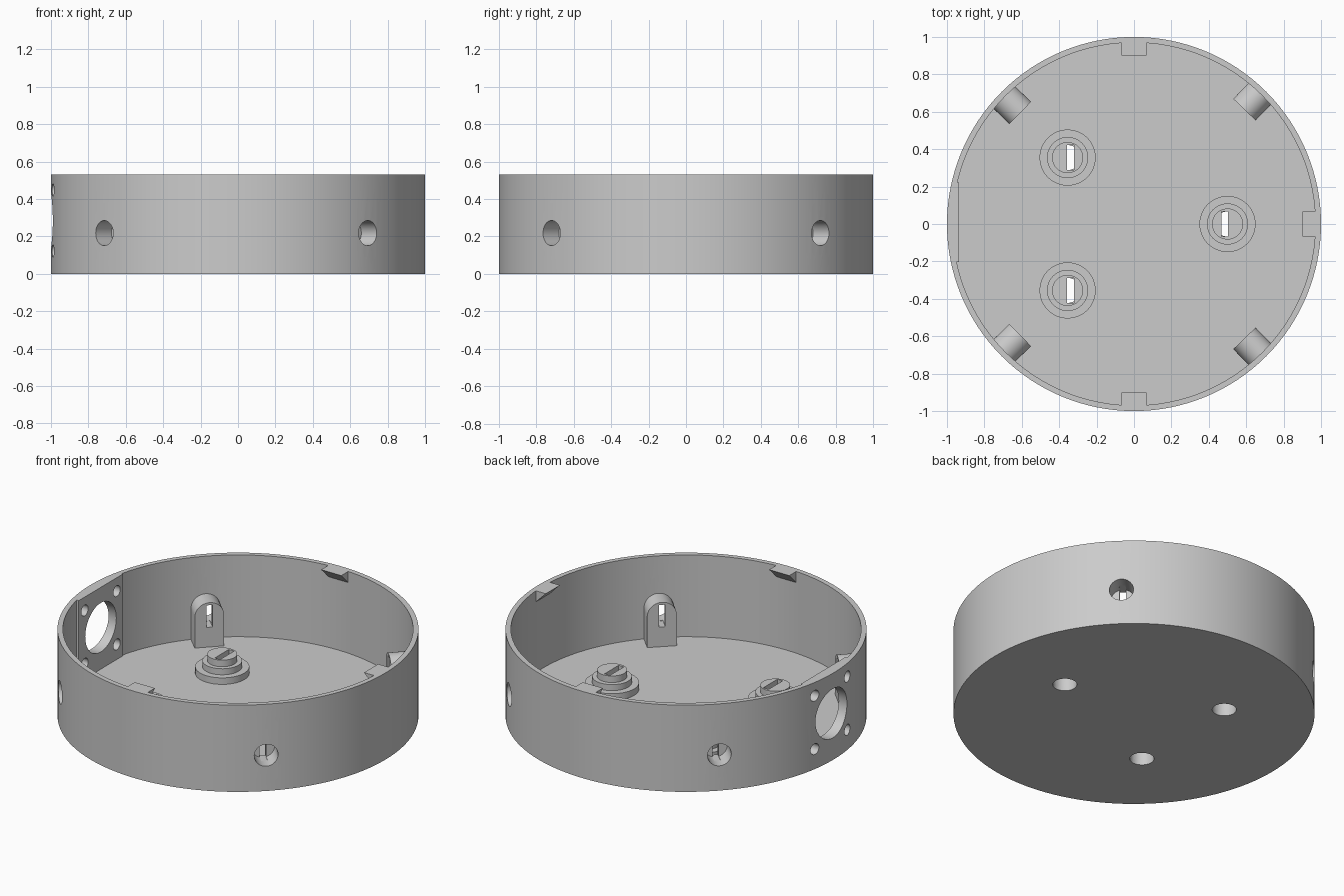
import bpy, bmesh, math
from mathutils import Matrix

if "Cube" in bpy.data.objects:
    bpy.data.objects.remove(bpy.data.objects["Cube"])

H, R, R_IN, FLOOR = 0.53, 1.0, 0.97, 0.03
BORE, SLOT_W, SLOT_L = 0.067, 0.036, 0.135

grey = bpy.data.materials.new("light_grey")
grey.diffuse_color = (0.6, 0.6, 0.6, 1)
grey.use_nodes = True
grey.node_tree.nodes["Principled BSDF"].inputs["Base Color"].default_value = grey.diffuse_color


def make(name, bm, matrix=Matrix()):
    bmesh.ops.recalc_face_normals(bm, faces=bm.faces)
    me = bpy.data.meshes.new(name)
    bm.to_mesh(me)
    bm.free()
    me.transform(matrix)
    me.materials.append(grey)
    ob = bpy.data.objects.new(name, me)
    bpy.context.collection.objects.link(ob)
    return ob


def lathe(name, profile, steps, matrix=Matrix()):
    """Revolve a profile that starts and ends on the z axis."""
    bm = bmesh.new()
    vs = [bm.verts.new((r, 0, z)) for r, z in profile]
    es = [bm.edges.new(p) for p in zip(vs, vs[1:])]
    bmesh.ops.spin(bm, geom=vs + es, cent=(0, 0, 0), axis=(0, 0, 1),
                   angle=math.tau, steps=steps, use_merge=False)
    bmesh.ops.remove_doubles(bm, verts=bm.verts, dist=1e-5)
    return make(name, bm, matrix)


def extrude(name, outline, depth, matrix=Matrix()):
    """Extrude an xz outline along +y."""
    bm = bmesh.new()
    face = bm.faces.new([bm.verts.new((x, 0, z)) for x, z in outline])
    geo = bmesh.ops.extrude_face_region(bm, geom=[face])["geom"]
    verts = [g for g in geo if isinstance(g, bmesh.types.BMVert)]
    bmesh.ops.translate(bm, verts=verts, vec=(0, depth, 0))
    return make(name, bm, matrix)


def box(name, x, y, z):
    return extrude(name, [(x[0], z[0]), (x[1], z[0]), (x[1], z[1]), (x[0], z[1])],
                   y[1] - y[0], Matrix.Translation((0, y[0], 0)))


def rod(r, z0, z1, matrix=Matrix()):
    return lathe("cutter", [(0, z0), (r, z0), (r, z1), (0, z1)], 40, matrix)


def cut(targets, cutter):
    cutter.hide_render = True
    for ob in targets:
        mod = ob.modifiers.new("cut", "BOOLEAN")
        mod.operation, mod.solver, mod.object = "DIFFERENCE", "EXACT", cutter
        bpy.context.view_layer.objects.active = ob
        bpy.ops.object.modifier_apply(modifier=mod.name)
    bpy.data.objects.remove(cutter)


# Round open tray
housing = lathe("housing", [(0, 0), (R, 0), (R, H), (R_IN, H), (R_IN, FLOOR), (0, FLOOR)], 128)
parts = [housing]

# Stepped floor bosses, bored from below with a slot through the cap
for i, (x, y) in enumerate([(0.5, 0), (-0.355, 0.355), (-0.355, -0.355)]):
    at = Matrix.Translation((x, y, 0))
    boss = lathe(f"floor_boss_{i + 1}",
                 [(0, 0.02), (0.15, 0.02), (0.15, 0.07), (0.11, 0.07), (0.11, 0.107),
                  (0.083, 0.107), (0.083, 0.147), (0, 0.147)], 48, at)
    cut([housing, boss], rod(BORE, -0.1, 0.117, at))
    sx = x + (0.015 if x < 0 else -0.015)
    cut([boss], box("cutter", (sx - SLOT_W / 2, sx + SLOT_W / 2),
                    (y - SLOT_L / 2, y + SLOT_L / 2), (0.09, 0.2)))
    parts.append(boss)

# Arched wall posts, bored from outside with an upright slot inside
PZ, PR = 0.218, 0.083
arch = [(-PR, 0.02), (PR, 0.02)] + [
    (PR * math.cos(math.pi * k / 20), PZ + PR * math.sin(math.pi * k / 20)) for k in range(21)]
for i, deg in enumerate((46, 135.7, 224.3, 314)):
    turn = Matrix.Rotation(math.radians(deg - 90), 4, "Z")
    post = extrude(f"wall_post_{i + 1}", arch, 0.13, turn @ Matrix.Translation((0, 0.85, 0)))
    lie = turn @ Matrix.Translation((0, 0, PZ)) @ Matrix.Rotation(-math.pi / 2, 4, "X")
    cut([housing, post], rod(BORE, 0.88, 1.1, lie))
    slot = box("cutter", (-SLOT_W / 2, SLOT_W / 2), (0.8, 0.93),
               (PZ - SLOT_L / 2, PZ + SLOT_L / 2))
    slot.data.transform(turn)
    cut([post], slot)
    parts.append(post)

# Wedge clips under the rim
for i, deg in enumerate((0, 90, 270)):
    turn = Matrix.Rotation(math.radians(deg), 4, "Z") @ Matrix.Translation((0, -0.068, 0))
    parts.append(extrude(f"rim_clip_{i + 1}",
                         [(0.9, H), (0.98, H), (0.98, H - 0.08)], 0.136, turn))

# Flat mounting pad with a large port and four screw holes
PY, PC = 0.01, 0.285
pad = box("port_pad", (-0.97, -0.935), (PY - 0.213, PY + 0.213), (0.02, H))
parts.append(pad)
holes = [(0, 0, 0.15)] + [(a * 0.155, b * 0.163, 0.033) for a in (-1, 1) for b in (-1, 1)]
for dy, dz, r in holes:
    m = Matrix.Translation((0, PY + dy, PC + dz)) @ Matrix.Rotation(-math.pi / 2, 4, "Y")
    cut([housing, pad], rod(r, 0.85, 1.1, m))

# Smooth round walls, crisp edges
for ob in parts:
    bpy.ops.object.select_all(action="DESELECT")
    ob.select_set(True)
    bpy.context.view_layer.objects.active = ob
    bpy.ops.object.shade_smooth_by_angle(angle=math.radians(30))
